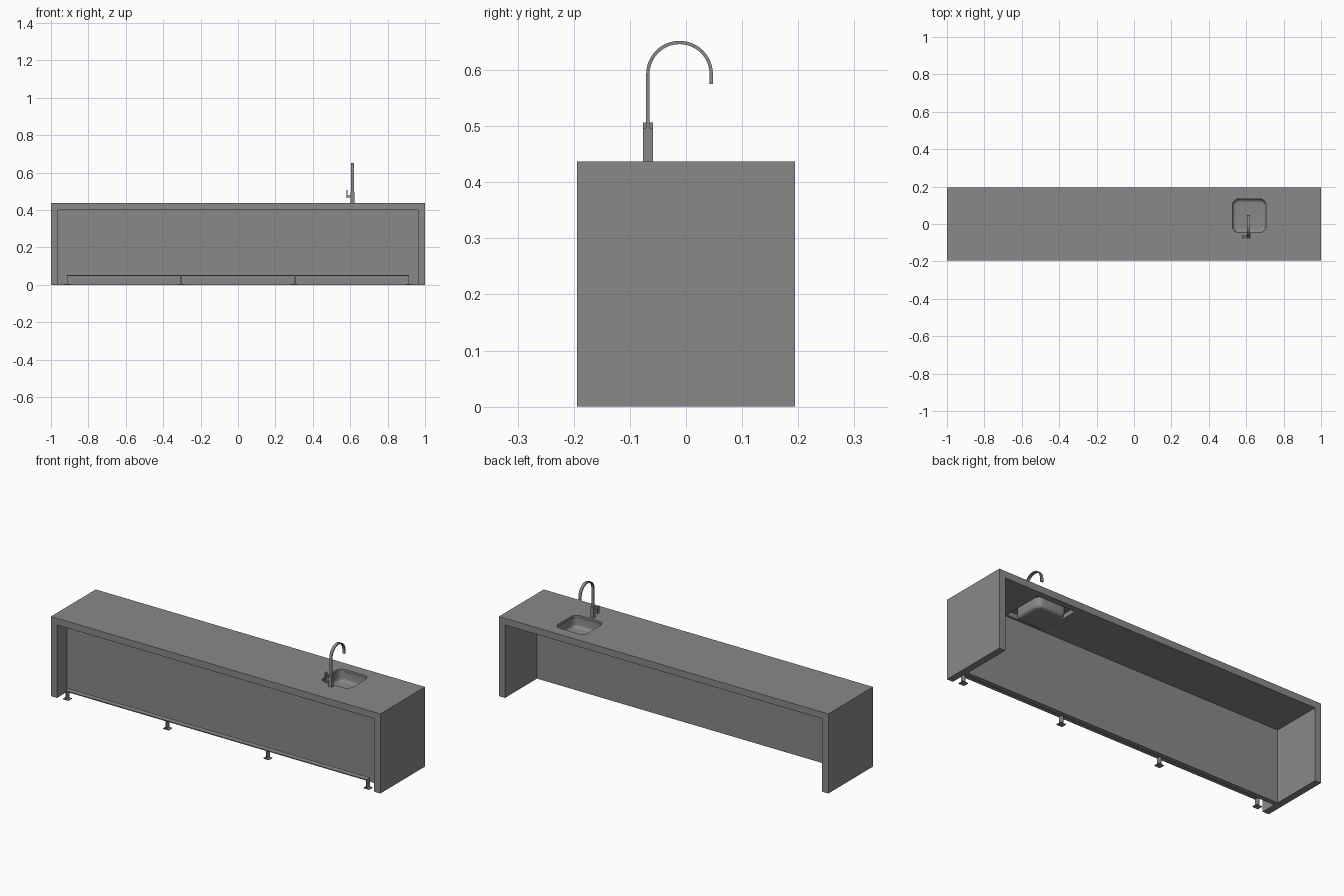
import bpy, bmesh, math
from mathutils import Vector

if "Cube" in bpy.data.objects:
    bpy.data.objects.remove(bpy.data.objects["Cube"], do_unlink=True)

grey = bpy.data.materials.new("mid grey")
grey.use_nodes = True
COLOUR = (0.25, 0.25, 0.25, 1)
grey.diffuse_color = COLOUR
grey.node_tree.nodes["Principled BSDF"].inputs["Base Color"].default_value = COLOUR


def finish(bm, name):
    bmesh.ops.recalc_face_normals(bm, faces=bm.faces)
    mesh = bpy.data.meshes.new(name)
    bm.to_mesh(mesh)
    bm.free()
    mesh.materials.append(grey)
    ob = bpy.data.objects.new(name, mesh)
    bpy.context.collection.objects.link(ob)
    return ob


def activate(ob):
    bpy.ops.object.select_all(action='DESELECT')
    ob.select_set(True)
    bpy.context.view_layer.objects.active = ob


def smooth(ob):
    activate(ob)
    bpy.ops.object.shade_smooth_by_angle(angle=math.radians(35))


def prism(name, points, direction):
    """Extrude a closed outline along a direction."""
    bm = bmesh.new()
    face = bm.faces.new([bm.verts.new(p) for p in points])
    new = bmesh.ops.extrude_face_region(bm, geom=[face])["geom"]
    bmesh.ops.translate(bm, vec=direction,
                        verts=[v for v in new if isinstance(v, bmesh.types.BMVert)])
    return finish(bm, name)


def box(name, x0, x1, y0, y1, z0, z1):
    return prism(name, [(x0, y0, z0), (x1, y0, z0), (x1, y1, z0), (x0, y1, z0)],
                 (0, 0, z1 - z0))


def rounded_square(cx, cy, half, radius, z, steps=6):
    points = []
    for quarter, (sx, sy) in enumerate([(1, 1), (-1, 1), (-1, -1), (1, -1)]):
        for i in range(steps + 1):
            a = (quarter + i / steps) * math.pi / 2
            points.append((cx + sx * (half - radius) + radius * math.cos(a),
                           cy + sy * (half - radius) + radius * math.sin(a), z))
    return points


def cut(ob, cutter):
    mod = ob.modifiers.new("cut", 'BOOLEAN')
    mod.operation = 'DIFFERENCE'
    mod.solver = 'EXACT'
    mod.object = cutter
    activate(ob)
    bpy.ops.object.modifier_apply(modifier=mod.name)
    bpy.data.objects.remove(cutter, do_unlink=True)


# Counter: a waterfall slab, top and both ends in one piece
FRONT, BACK, TOP, UNDER, INNER = -0.194, 0.194, 0.437, 0.4, 0.963
half_outline = [(1, TOP), (1, 0), (INNER, 0), (INNER, UNDER)]
outline = half_outline + [(-x, z) for x, z in reversed(half_outline)]
counter = prism("counter", [(x, FRONT, z) for x, z in outline], (0, BACK - FRONT, 0))

# Sink opening, with a wider pocket on the underside
SX, SY, HALF = 0.616, 0.044, 0.09
POCKET = 0.425
cut(counter, prism("opening_cutter", rounded_square(SX, SY, HALF, 0.035, UNDER - 0.02),
                   (0, 0, 0.1)))
cut(counter, box("pocket_cutter", SX - 0.115, SX + 0.115, SY - 0.115, SY + 0.115,
                 UNDER - 0.02, POCKET))

# Front panel between the ends
box("front_panel", -INNER, INNER, -0.109, -0.083, 0, UNDER)

# Sink bowl: flange, wall, rounded bottom edge and floor
FLOOR, FILLET = 0.37, 0.018
sections = [(HALF + 0.012, POCKET - 0.001), (HALF, POCKET - 0.001)]
for i in range(6):
    a = i / 5 * math.pi / 2
    sections.append((HALF - 0.001 - FILLET * (1 - math.cos(a)),
                     FLOOR + FILLET * (1 - math.sin(a))))
bm = bmesh.new()
rings = [[bm.verts.new(p) for p in rounded_square(SX, SY, h, max(0.035 - (HALF - h), 0.01), z)]
         for h, z in sections]
for upper, lower in zip(rings, rings[1:]):
    for i in range(len(upper)):
        j = (i + 1) % len(upper)
        bm.faces.new([upper[i], upper[j], lower[j], lower[i]])
bm.faces.new(rings[-1])
smooth(finish(bm, "sink_bowl"))

# Tap body
TX, TY = 0.612, -0.068
box("tap_body", TX - 0.01, TX + 0.01, TY - 0.009, TY + 0.009, TOP, 0.497)

# Tap spout: a flat ribbon rising, arching over and dropping
RADIUS, SPRING = 0.0565, 0.5925
path = [(TY, 0.49)]
for i in range(25):
    a = math.pi * (1 - i / 24)
    path.append((TY + RADIUS + RADIUS * math.cos(a), SPRING + RADIUS * math.sin(a)))
path.append((TY + 2 * RADIUS, 0.575))
bm = bmesh.new()
rows = []
for i, p in enumerate(path):
    before, after = path[max(i - 1, 0)], path[min(i + 1, len(path) - 1)]
    t = Vector((after[0] - before[0], after[1] - before[1])).normalized()
    n = Vector((-t.y, t.x)) * 0.003
    rows.append([bm.verts.new((TX + sx * 0.008, p[0] + sn * n.x, p[1] + sn * n.y))
                 for sx, sn in ((-1, -1), (1, -1), (1, 1), (-1, 1))])
for r, s in zip(rows, rows[1:]):
    for i in range(4):
        j = (i + 1) % 4
        bm.faces.new([r[i], r[j], s[j], s[i]])
bm.faces.new(rows[0])
bm.faces.new(rows[-1])
smooth(finish(bm, "tap_spout"))

# Tap lever on a short stem
box("tap_lever_stem", TX - 0.028, TX - 0.01, TY - 0.006, TY + 0.006, 0.467, 0.479)
box("tap_lever", TX - 0.032, TX - 0.027, TY - 0.009, TY + 0.009, 0.465, 0.506)

# Foot rail along the front, on four posts with floor plates
RAIL_Y, RAIL_END, RAIL_TOP = -0.176, 0.915, 0.052
box("foot_rail", -RAIL_END, RAIL_END, RAIL_Y - 0.015, RAIL_Y + 0.015, RAIL_TOP - 0.005, RAIL_TOP)
for i in range(4):
    x = (-1 + i * 2 / 3) * (RAIL_END - 0.002)
    box("rail_post", x - 0.002, x + 0.002, RAIL_Y - 0.015, RAIL_Y + 0.015, 0, RAIL_TOP - 0.004)
    box("rail_foot", x - 0.017, x + 0.017, RAIL_Y - 0.015, RAIL_Y + 0.015, 0, 0.004)
